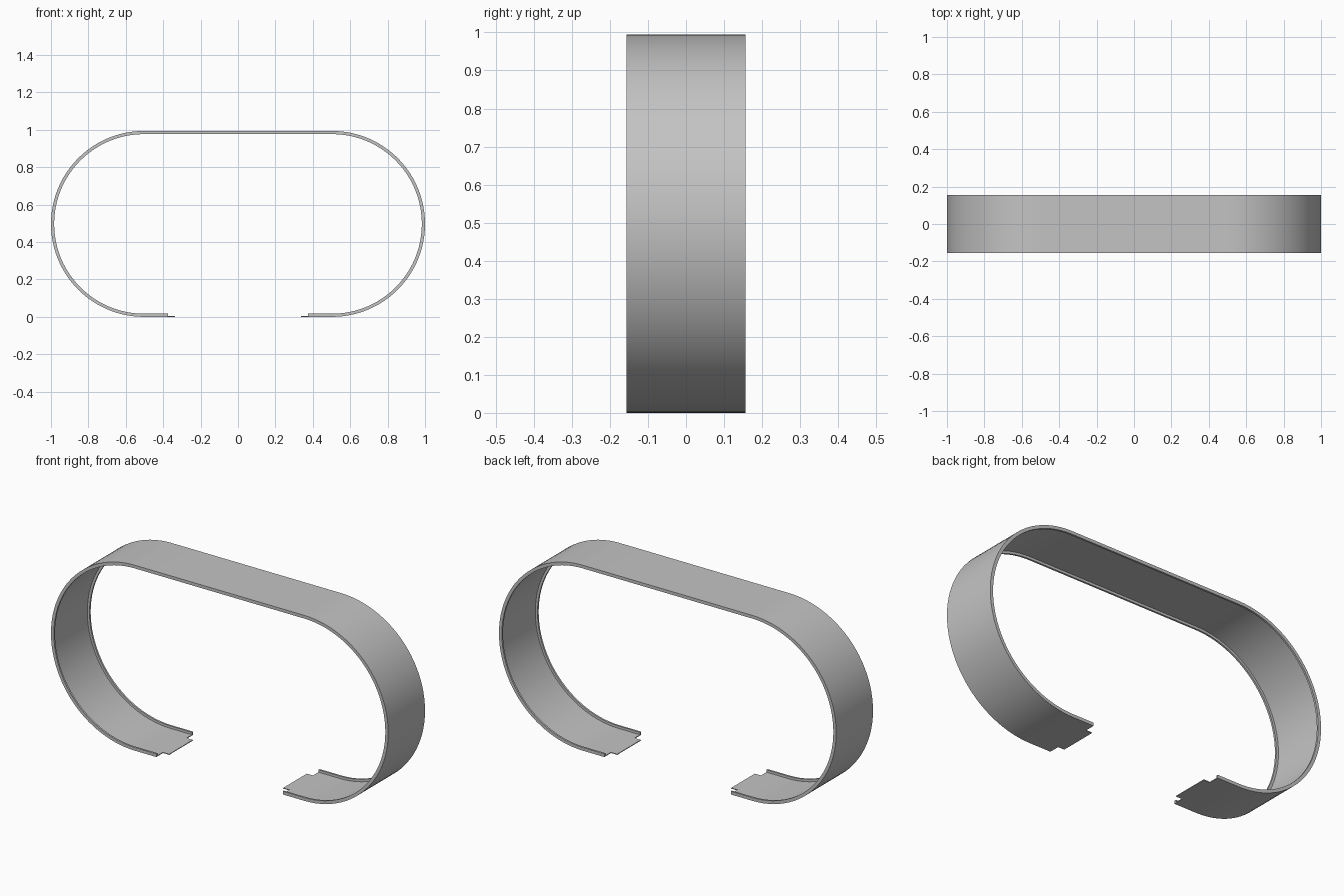
import bpy, bmesh, math
from mathutils import Vector

cube = bpy.data.objects.get("Cube")
if cube:
    bpy.data.objects.remove(cube, do_unlink=True)

RADIUS = 0.497      # outer radius of the round ends
BEND = 0.503        # x where the straight runs meet the bends
HALF_W = 0.156      # half of the band width
WEB = 0.004         # sheet thickness
LIP_H = 0.017       # height of the turned-in edges
LIP_T = 0.01        # thickness of the turned-in edges
END_X = 0.375       # where the band stops underneath
TAB_X = 0.338       # tip of the locking tabs
TAB_W = 0.1         # half width of the tabs
STEPS = 48

steel = bpy.data.materials.new("grey steel")
steel.use_nodes = True
colour = (0.55, 0.55, 0.55, 1)
steel.diffuse_color = colour
steel.node_tree.nodes["Principled BSDF"].inputs["Base Color"].default_value = colour


def make_object(name, bm):
    bmesh.ops.recalc_face_normals(bm, faces=bm.faces)
    mesh = bpy.data.meshes.new(name)
    bm.to_mesh(mesh)
    bm.free()
    mesh.materials.append(steel)
    obj = bpy.data.objects.new(name, mesh)
    bpy.context.collection.objects.link(obj)
    return obj


# Path of the outer surface with its inward direction: end, bend, top, bend, end
path = [(Vector((END_X, 0, 0)), Vector((0, 0, 1)))]
for side in (1, -1):
    for i in range(STEPS + 1):
        a = math.pi * i / STEPS - math.pi / 2
        if side < 0:
            a += math.pi
        out = Vector((math.cos(a), 0, math.sin(a)))
        path.append((Vector((side * BEND, 0, RADIUS)) + out * RADIUS, -out))
path.append((Vector((-END_X, 0, 0)), Vector((0, 0, 1))))

# Channel cross-section: (y, depth inward)
half = [(HALF_W, 0), (HALF_W, LIP_H), (HALF_W - LIP_T, LIP_H), (HALF_W - LIP_T, WEB)]
section = half + [(-y, d) for y, d in reversed(half)]

# Band: the channel swept along the path
bm = bmesh.new()
rings = []
for point, inward in path:
    rings.append([bm.verts.new(point + inward * d + Vector((0, y, 0))) for y, d in section])
n = len(section)
for a, b in zip(rings, rings[1:]):
    for i in range(n):
        j = (i + 1) % n
        bm.faces.new((a[i], a[j], b[j], b[i]))
bm.faces.new(rings[0])
bm.faces.new(rings[-1])
band = make_object("clamp_band", bm)
bpy.context.view_layer.objects.active = band
band.select_set(True)
bpy.ops.object.shade_smooth_by_angle(angle=math.radians(30))
band.select_set(False)

# Locking tabs: narrow tongues of the sheet beyond each end
for name, side in (("left_tab", 1), ("right_tab", -1)):
    bm = bmesh.new()
    bmesh.ops.create_cube(bm, size=1)
    bmesh.ops.scale(bm, vec=(END_X - TAB_X, 2 * TAB_W, WEB), verts=bm.verts)
    bmesh.ops.translate(bm, vec=(side * (END_X + TAB_X) / 2, 0, WEB / 2), verts=bm.verts)
    make_object(name, bm)
